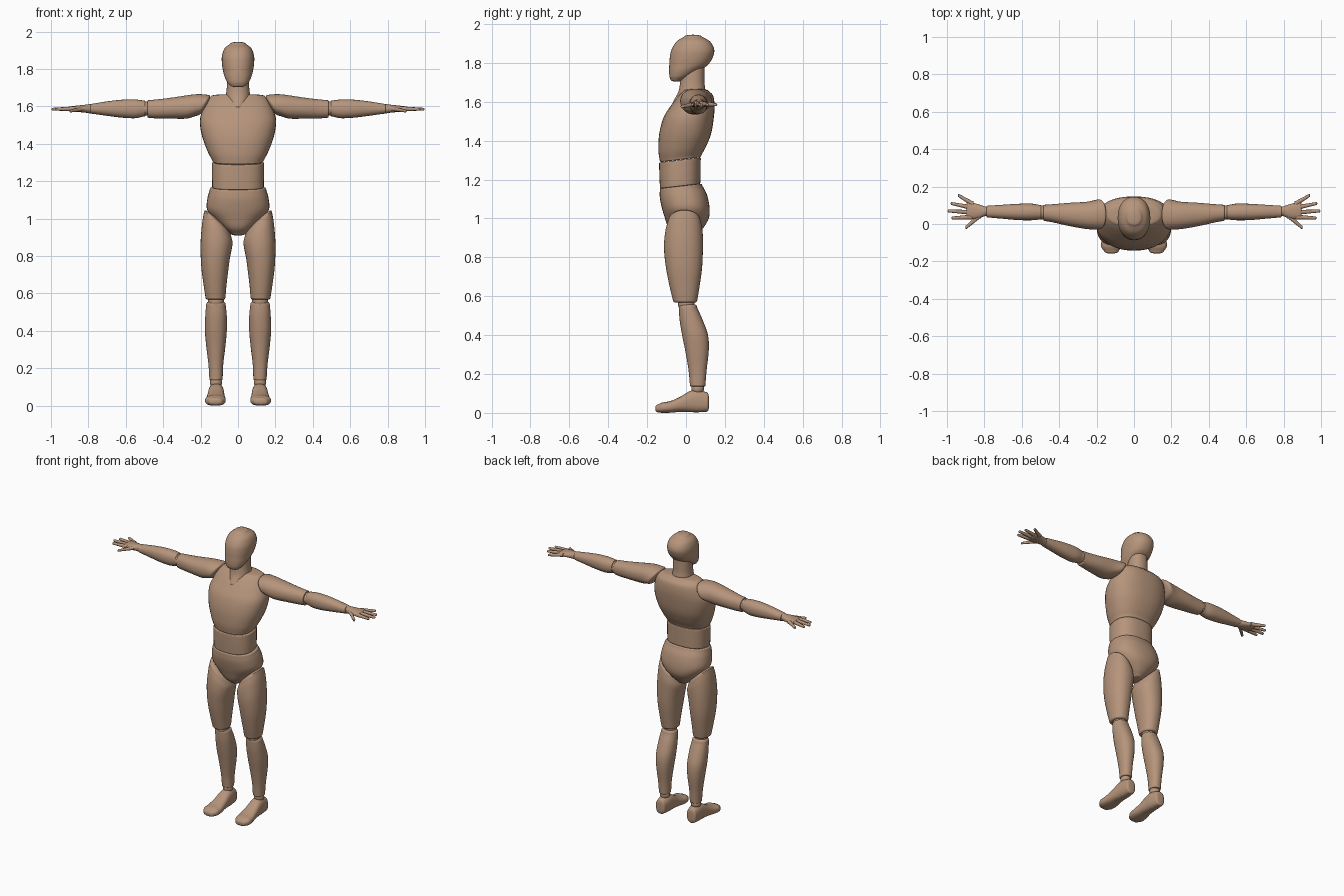
import bpy, bmesh, math
from mathutils import Vector

if "Cube" in bpy.data.objects:
    bpy.data.objects.remove(bpy.data.objects["Cube"], do_unlink=True)

clay = bpy.data.materials.new("warm_tan")
clay.use_nodes = True
clay.diffuse_color = (0.47, 0.30, 0.20, 1)
clay.node_tree.nodes["Principled BSDF"].inputs["Base Color"].default_value = clay.diffuse_color
clay.node_tree.nodes["Principled BSDF"].inputs["Roughness"].default_value = 0.6

ROUND = (0.008, 0.08)    # cap height and inset: softened flat end
DOME = (0.02, 0.97)      # fully domed end


def clamp(v):
    return max(0.0, min(1.0, v))


def finish(name, bm):
    bmesh.ops.recalc_face_normals(bm, faces=bm.faces)
    mesh = bpy.data.meshes.new(name)
    bm.to_mesh(mesh)
    bm.free()
    mesh.materials.append(clay)
    ob = bpy.data.objects.new(name, mesh)
    bpy.context.collection.objects.link(ob)
    bpy.ops.object.select_all(action='DESELECT')
    ob.select_set(True)
    bpy.context.view_layer.objects.active = ob
    bpy.ops.object.shade_smooth_by_angle(angle=math.radians(50))


def smooth_rows(rows, steps):
    """Catmull-Rom resampling of the cross-section rows."""
    pts = [Vector(r) for r in rows]
    pts = [2 * pts[0] - pts[1]] + pts + [2 * pts[-1] - pts[-2]]
    out = []
    for p0, p1, p2, p3 in zip(pts, pts[1:], pts[2:], pts[3:]):
        for i in range(steps):
            t = i / steps
            out.append(0.5 * (2 * p1 + (p2 - p0) * t + (2 * p0 - 5 * p1 + 4 * p2 - p3) * t * t
                              + (3 * p1 - p0 - 3 * p2 + p3) * t ** 3))
    return out + [pts[-2]]


def capped(rows, cap, sign):
    """Rounded rows beyond the last row, in the given axis direction."""
    last, (height, inset) = rows[-1], cap
    mid_a, mid_b = (last[1] + last[2]) / 2, (last[3] + last[4]) / 2
    out = []
    for i in range(1, 6):
        ang = math.pi / 2 * i / 5
        s = 1 - inset * (1 - math.cos(ang))
        out.append(Vector((last[0] + sign * height * math.sin(ang),
                           mid_a + (last[1] - mid_a) * s, mid_a + (last[2] - mid_a) * s,
                           mid_b + (last[3] - mid_b) * s, mid_b + (last[4] - mid_b) * s)))
    return out


def loft(name, axis, rows, caps=(ROUND, ROUND), power=2.2, bend=None, side=1, sides=36, steps=5):
    """Skin rows of (position, min a, max a, min b, max b) along an axis."""
    rows = smooth_rows(rows, steps)
    d = 1 if rows[-1][0] > rows[0][0] else -1
    rows = capped(rows[::-1], caps[0], -d)[::-1] + rows + capped(rows, caps[1], d)
    bm = bmesh.new()
    rings = []
    for t, a0, a1, b0, b1 in rows:
        ring = []
        for k in range(sides):
            ang = 2 * math.pi * k / sides
            c, s = math.cos(ang), math.sin(ang)
            a = (a0 + a1) / 2 + (a1 - a0) / 2 * math.copysign(abs(c) ** (2 / power), c)
            b = (b0 + b1) / 2 + (b1 - b0) / 2 * math.copysign(abs(s) ** (2 / power), s)
            v = Vector({'x': (t, a, b), 'y': (a, t, b), 'z': (a, b, t)}[axis])
            if bend:
                v = bend(v)
            v.x *= side
            ring.append(bm.verts.new(v))
        rings.append(ring)
    for low, high in zip(rings, rings[1:]):
        for k in range(sides):
            j = (k + 1) % sides
            bm.faces.new((low[k], low[j], high[j], high[k]))
    bm.faces.new(rings[0])
    bm.faces.new(rings[-1])
    finish(name, bm)


def sym(z, w, y0, y1):
    return (z, -w, w, y0, y1)


def ball(name, centre, radius, side):
    bm = bmesh.new()
    bmesh.ops.create_uvsphere(bm, u_segments=24, v_segments=14, radius=radius)
    bmesh.ops.translate(bm, verts=bm.verts, vec=(centre[0] * side, centre[1], centre[2]))
    finish(name, bm)


def tilt(weight):
    """Raise seams toward the back."""
    return lambda v: Vector((v.x, v.y, v.z + 0.12 * (v.y + 0.03) * weight(v.z)))


# Head and neck
loft("head", 'z', [sym(1.712, .042, -.078, -.02), sym(1.73, .058, -.085, .02),
                   sym(1.76, .072, -.087, .068), sym(1.79, .08, -.086, .113),
                   sym(1.83, .086, -.083, .138), sym(1.87, .086, -.074, .145),
                   sym(1.91, .072, -.048, .124), sym(1.935, .042, -.01, .082)],
     caps=((.008, .97), (.01, .97)))
loft("neck", 'z', [sym(1.60, .04, -.067, .07), sym(1.65, .063, -.04, .098),
                   sym(1.70, .06, -.03, .095), sym(1.80, .056, -.02, .095)])

# Trunk
loft("chest", 'z', [sym(1.31, .137, -.135, .078), sym(1.36, .163, -.142, .103),
                    sym(1.44, .192, -.137, .13), sym(1.52, .204, -.115, .143),
                    sym(1.58, .19, -.078, .147), sym(1.63, .168, -.04, .14),
                    sym(1.655, .145, -.015, .118)],
     caps=(ROUND, (.01, .6)), power=2.35, bend=tilt(lambda z: clamp((1.42 - z) / .1)))
loft("abdomen", 'z', [sym(1.172, .138, -.134, .074), sym(1.235, .139, -.137, .075),
                      sym(1.295, .139, -.138, .076)],
     caps=((.006, .04), (.006, .04)), power=2.4, bend=tilt(lambda z: 1))
loft("pelvis", 'z', [sym(1.158, .15, -.135, .083), sym(1.11, .163, -.134, .108),
                     sym(1.05, .166, -.122, .121), sym(1.0, .13, -.108, .117),
                     sym(.95, .078, -.09, .088), sym(.92, .04, -.06, .06)],
     caps=(ROUND, (.01, .9)), power=2.3, bend=tilt(lambda z: clamp((z - 1) / .16)))


# Slanted upper ends for the thighs and arms
def hip_slant(v):
    return Vector((v.x, v.y, v.z + 0.9 * (v.x - .108) * clamp((v.z - .78) / .2)))


def shoulder_slant(v):
    return Vector((v.x - 0.55 * (v.z - 1.605) * clamp((.36 - v.x) / .16), v.y, v.z))


for prefix, s in (("left_", 1), ("right_", -1)):
    # Leg
    loft(prefix + "thigh", 'z', [(.97, .037, .182, -.095, .078), (.92, .029, .192, -.108, .086),
                                 (.84, .037, .2, -.113, .087), (.74, .05, .196, -.102, .082),
                                 (.64, .062, .183, -.082, .068), (.58, .067, .174, -.067, .058)],
         caps=((.025, .6), (.012, .2)), bend=hip_slant, side=s)
    ball(prefix + "knee", (.118, .002, .56), .043, s)
    loft(prefix + "shin", 'z', [(.54, .066, .17, -.037, .058), (.48, .06, .175, -.033, .085),
                                (.4, .06, .177, -.02, .113), (.32, .067, .17, -.004, .117),
                                (.22, .079, .158, .013, .106), (.145, .082, .153, .02, .1)],
         caps=((.018, .3), ROUND), side=s)
    ball(prefix + "ankle", (.118, .06, .125), .033, s)
    loft(prefix + "foot", 'y', [(.108, .084, .152, .006, .105), (.06, .076, .157, .003, .119),
                                (.02, .074, .16, .004, .112), (-.03, .071, .165, .005, .083),
                                (-.08, .066, .173, .001, .061), (-.12, .068, .175, 0, .054),
                                (-.145, .082, .16, .003, .043)],
         caps=((.01, .6), (.013, .9)), power=2.5, side=s)

    # Arm
    loft(prefix + "upper_arm", 'x', [(.19, -.03, .132, 1.55, 1.662), (.25, -.027, .119, 1.535, 1.665),
                                     (.35, -.01, .113, 1.535, 1.648), (.43, .008, .106, 1.536, 1.638),
                                     (.475, .016, .103, 1.539, 1.634)],
         caps=((.02, .5), ROUND), bend=shoulder_slant, side=s)
    ball(prefix + "elbow", (.493, .061, 1.588), .038, s)
    loft(prefix + "forearm", 'x', [(.505, .024, .102, 1.546, 1.632), (.55, .02, .109, 1.537, 1.637),
                                   (.62, .021, .108, 1.54, 1.636), (.7, .028, .103, 1.55, 1.627),
                                   (.78, .035, .098, 1.561, 1.614)], side=s)
    ball(prefix + "wrist", (.791, .067, 1.588), .025, s)

    # Hand and splayed fingers
    loft(prefix + "palm", 'x', [(.798, .042, .094, 1.565, 1.611), (.84, .028, .108, 1.569, 1.607),
                                (.885, .027, .121, 1.573, 1.602)],
         caps=(ROUND, (.01, .4)), side=s, sides=24)
    fingers = {"index": (.875, .037, .975, .032), "middle": (.88, .063, .996, .07),
               "ring": (.88, .09, .979, .11), "little": (.865, .108, .94, .154),
               "thumb": (.825, .045, .9, -.02)}
    for finger, (x0, y0, x1, y1) in fingers.items():
        drop = .01 if finger == "thumb" else 0
        rows = []
        for f in (0, .5, .96):
            x, y, r = x0 + (x1 - x0) * f, y0 + (y1 - y0) * f, .0125 - .005 * f
            z = 1.588 - (drop + .003) * f
            wide = r * math.hypot(1, (y1 - y0) / (x1 - x0))
            rows.append((x, y - wide, y + wide, z - r, z + r))
        loft(prefix + finger + "_finger", 'x', rows, caps=(ROUND, (.005, .95)), side=s, sides=14, steps=3)
